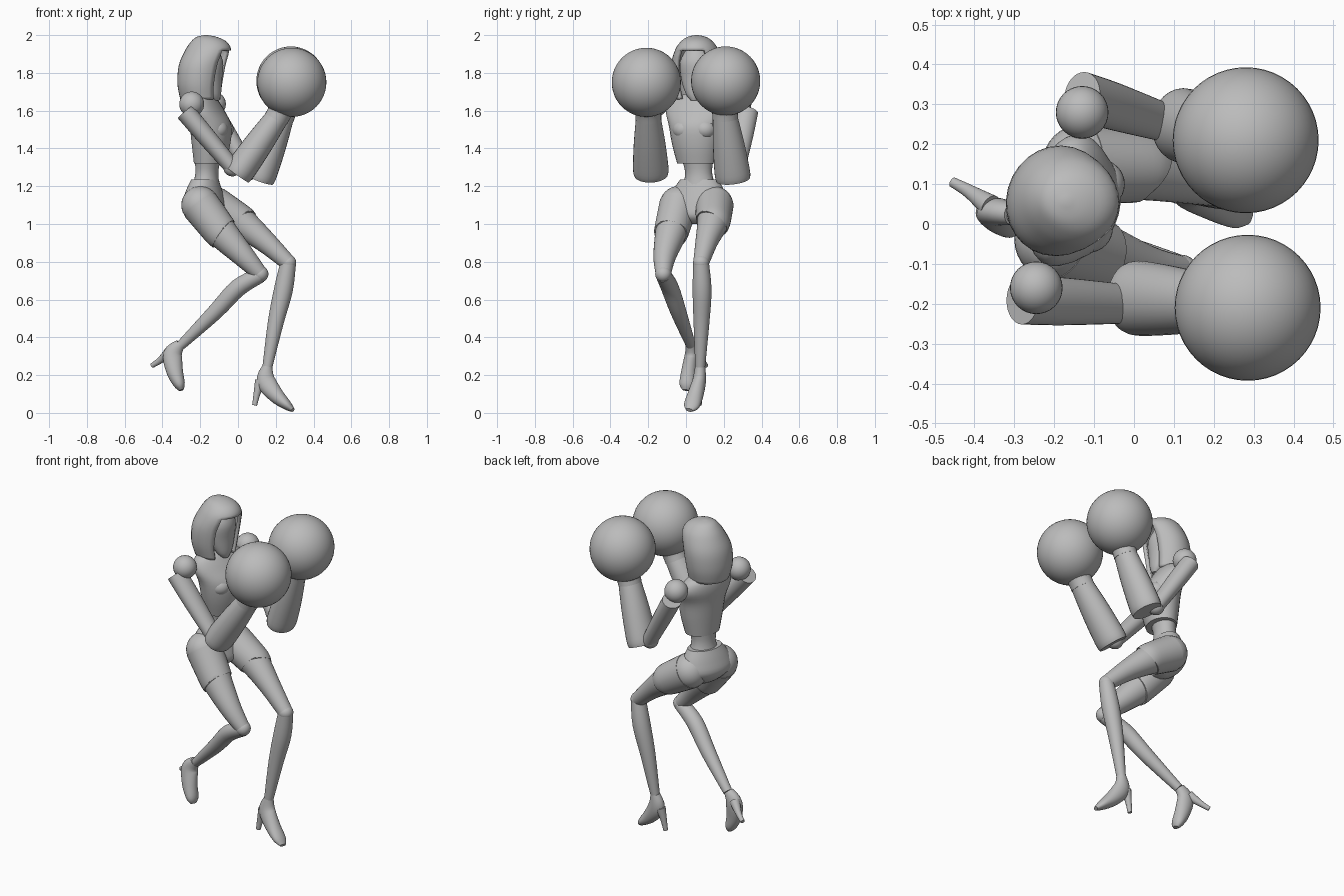
import bpy, bmesh, math
from mathutils import Vector

cube = bpy.data.objects.get("Cube")
if cube:
    bpy.data.objects.remove(cube, do_unlink=True)

grey = bpy.data.materials.new("plain grey")
grey.use_nodes = True
grey.diffuse_color = (0.5, 0.5, 0.5, 1)
grey.node_tree.nodes["Principled BSDF"].inputs["Base Color"].default_value = (0.5, 0.5, 0.5, 1)
parts = []


def finish(name, bm):
    bmesh.ops.recalc_face_normals(bm, faces=bm.faces)
    mesh = bpy.data.meshes.new(name)
    bm.to_mesh(mesh)
    bm.free()
    mesh.materials.append(grey)
    obj = bpy.data.objects.new(name, mesh)
    bpy.context.collection.objects.link(obj)
    parts.append(obj)
    return obj


def spline(rings, steps):
    """Smooth interpolation through the given rings."""
    p = [rings[0]] + rings + [rings[-1]]
    out = []
    for i in range(1, len(p) - 2):
        a, b, c, d = p[i - 1:i + 3]
        for k in range(steps):
            t = k / steps
            out.append([b[j] + 0.5 * t * (c[j] - a[j] + t * (2 * a[j] - 5 * b[j] + 4 * c[j] - d[j]
                        + t * (3 * (b[j] - c[j]) + d[j] - a[j]))) for j in range(5)])
    out.append(list(rings[-1]))
    return out


def loft(name, rings, yaw=None, steps=4, sides=28):
    """Rings are x, y, z, side radius, depth radius; level rings when yaw is given."""
    rings = spline([(r + (r[3],))[:5] for r in rings], steps)
    bm = bmesh.new()
    loops = []
    for i, (x, y, z, rs, rd) in enumerate(rings):
        if yaw is None:
            ahead, behind = rings[min(i + 1, len(rings) - 1)], rings[max(i - 1, 0)]
            t = (Vector(ahead[:3]) - Vector(behind[:3])).normalized()
            side = Vector((0, 1, 0))
            side = (side - t * side.dot(t)).normalized()
            depth = side.cross(t)
        else:
            a = math.radians(yaw)
            depth = Vector((math.cos(a), math.sin(a), 0))
            side = Vector((-math.sin(a), math.cos(a), 0))
        loop = []
        for k in range(sides):
            a = math.tau * k / sides
            loop.append(bm.verts.new(Vector((x, y, z)) + side * rs * math.sin(a) + depth * rd * math.cos(a)))
        loops.append(loop)
    for lo, hi in zip(loops, loops[1:]):
        for k in range(sides):
            n = (k + 1) % sides
            bm.faces.new((lo[k], lo[n], hi[n], hi[k]))
    bm.faces.new(loops[0])
    bm.faces.new(loops[-1])
    return finish(name, bm)


def ball(name, center, radius, scale=(1, 1, 1), segs=32):
    bm = bmesh.new()
    bmesh.ops.create_uvsphere(bm, u_segments=segs, v_segments=segs // 2, radius=radius)
    for v in bm.verts:
        v.co = Vector([c * s for c, s in zip(v.co, scale)]) + Vector(center)
    return finish(name, bm)


# Torso
CHEST = -15
loft("chest", [(-0.15, .057, 1.32, .105, .082), (-0.143, .053, 1.42, .128, .10),
               (-0.145, .052, 1.52, .145, .108), (-0.17, .06, 1.60, .17, .092),
               (-0.185, .06, 1.66, .14, .07), (-0.18, .06, 1.69, .06, .045)], CHEST)
for name, y in (("right_bust", -0.01), ("left_bust", 0.10)):
    ball(name, (-0.10 + (y - .045) * .27, y, 1.5), .062, (1, 1, .9))
loft("waist", [(-0.16, .06, 1.36, .09, .07), (-0.165, .067, 1.27, .072, .06),
               (-0.17, .07, 1.18, .095, .075)], CHEST)
loft("hips", [(-0.175, .07, 1.235, .105, .068), (-0.18, .065, 1.17, .145, .09),
              (-0.18, .06, 1.10, .165, .105), (-0.155, .055, 1.04, .10, .085),
              (-0.14, .055, 1.0, .03, .03)], -20)

# Head with hood-like hair around an open face
loft("neck", [(-0.175, .06, 1.64, .05), (-0.165, .058, 1.72, .042), (-0.16, .057, 1.78, .045)], CHEST)
loft("face", [(-0.12, .045, 1.655, .02, .02), (-0.13, .048, 1.69, .05, .04), (-0.15, .053, 1.77, .08, .065),
              (-0.15, .053, 1.86, .085, .07), (-0.16, .055, 1.93, .05, .05)], CHEST)
hair = loft("hair", [(-0.195, .058, 1.66, .115, .11), (-0.198, .058, 1.74, .135, .122),
                     (-0.185, .058, 1.84, .138, .128), (-0.158, .057, 1.92, .115, .122),
                     (-0.155, .057, 1.965, .085, .095), (-0.165, .057, 1.99, .05, .055),
                     (-0.17, .057, 2.0, .008, .008)], CHEST)
bm = bmesh.new()
bm.from_mesh(hair.data)
facing = Vector((math.cos(math.radians(CHEST)), math.sin(math.radians(CHEST)), 0))
opening = []
for f in bm.faces:
    c = f.calc_center_median()
    out = Vector((c.x + .18, c.y - .058, 0))
    if c.z < 1.662 or (c.z < 1.92 and out.normalized().dot(facing) > .70 + max(0, c.z - 1.84) * 2.5):
        opening.append(f)
bmesh.ops.delete(bm, geom=opening, context='FACES')
bm.to_mesh(hair.data)
bm.free()
shell = hair.modifiers.new("thickness", 'SOLIDIFY')
shell.thickness = .02
shell.offset = -1

# Arms: shoulder, upper arm start, elbow, cuff, wrist, glove centre
arms = {
    "right": ((-0.245, -0.16, 1.635), (-0.28, -0.19, 1.595), (-0.03, -0.20, 1.30),
              (-0.005, -0.185, 1.262), (0.215, -0.20, 1.575), (0.285, -0.21, 1.75)),
    "left": ((-0.13, 0.28, 1.635), (-0.13, 0.32, 1.595), (0.06, 0.26, 1.28),
             (0.115, 0.25, 1.235), (0.24, 0.205, 1.58), (0.28, 0.21, 1.757)),
}
for side, (shoulder, start, elbow, cuff, wrist, fist) in arms.items():
    ball(side + "_shoulder", shoulder, .066)
    s, e = Vector(start), Vector(elbow)
    loft(side + "_upper_arm", [(*s, .062, .052), (*s.lerp(e, .4), .06, .05), (*e, .05, .042)])
    ball(side + "_elbow", elbow, .048)
    c, w, g = Vector(cuff), Vector(wrist), Vector(fist)
    loft(side + "_glove_cuff", [(*c, .09, .075), (*c.lerp(w, .12), .094, .08),
                                (*c.lerp(w, .55), .083, .074), (*w, .064, .06)])
    loft(side + "_glove_wrist", [(*w.lerp(c, .06), .068, .064), (*w.lerp(g, .15), .07, .068),
                                 (*w.lerp(g, .4), .095, .095)])
    ball(side + "_glove", fist, .183, segs=48)

# Legs: thigh rings, shin rings, foot rings, heel rings
legs = {
    "right": ([(-0.2, -0.04, 1.10, .095), (-0.1, -0.075, .97, .086), (.03, -0.113, .83, .06), (.118, -0.12, .735, .041)],
              [(.118, -0.12, .73, .041), (0, -0.085, .662, .047), (-0.12, -0.04, .535, .042), (-0.30, .025, .36, .026)],
              [(-0.305, .025, .365, .027, .027), (-0.345, .03, .31, .036, .05), (-0.335, .015, .22, .04, .044),
               (-0.31, .005, .15, .04, .03), (-0.30, 0, .12, .02, .012)],
              [(-0.36, .045, .325, .03), (-0.41, .08, .28, .018), (-0.455, .105, .25, .013)]),
    "left": ([(-0.13, .15, 1.10, .095), (0, .145, 1.02, .085), (.14, .11, .91, .06), (.265, .08, .795, .042)],
             [(.265, .08, .79, .042), (.24, .085, .65, .05), (.2, .082, .48, .042), (.155, .075, .24, .026)],
             [(.155, .075, .245, .027, .027), (.148, .07, .17, .036, .05), (.20, .05, .095, .042, .042),
              (.26, .03, .04, .042, .026), (.29, .017, .015, .02, .011)],
             [(.118, .075, .17, .028), (.10, .072, .10, .018), (.088, .07, .04, .013)]),
}
for side, (thigh, shin, foot, heel) in legs.items():
    loft(side + "_thigh", thigh)
    hem = [a + (b - a) * .15 for a, b in zip(thigh[1], thigh[2])]
    loft(side + "_shorts_leg", [(*r[:3], r[3] + .007) for r in (thigh[0], thigh[1], hem)])
    ball(side + "_hip", thigh[0][:3], .10)
    ball(side + "_knee", thigh[-1][:3], .043)
    loft(side + "_shin", shin)
    loft(side + "_shoe", foot)
    loft(side + "_heel", heel, sides=12)

# Smooth shading with sharp rims
bpy.ops.object.select_all(action='DESELECT')
for obj in parts:
    obj.select_set(True)
bpy.context.view_layer.objects.active = parts[0]
bpy.ops.object.shade_smooth_by_angle(angle=math.radians(40))
